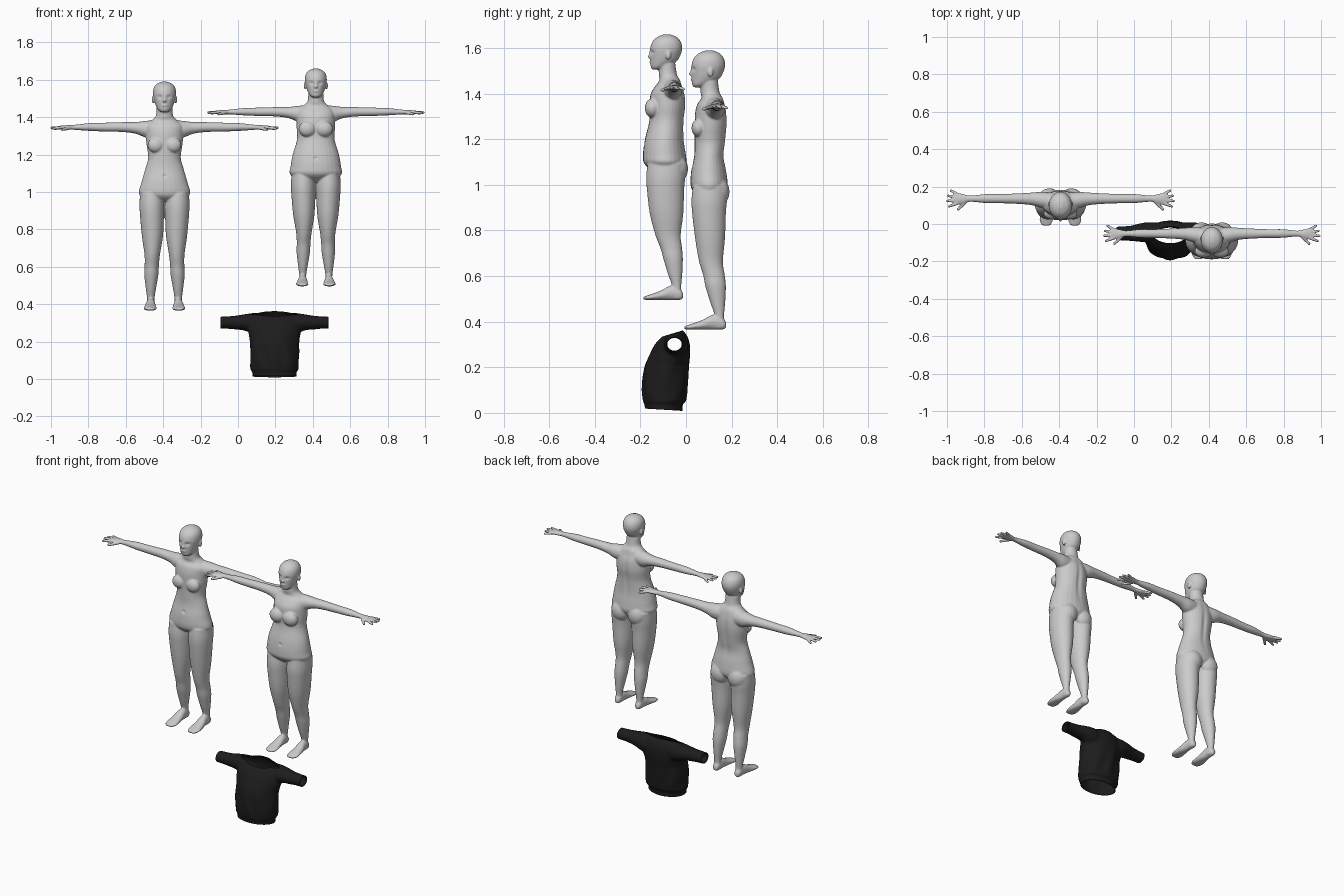
import bpy, bmesh, math
from mathutils import Vector, Matrix


def loft(bm, rows, axis, s=1, steps=4, sides=28):
    """Smooth closed tube; rows = (t, a0, a1, b0, b1), s = -1 mirrors in x."""
    dense = []
    for i in range(len(rows) - 1):
        p0, p1, p2, p3 = (rows[max(0, min(len(rows) - 1, i + k))] for k in (-1, 0, 1, 2))
        for j in range(steps):
            u = j / steps
            dense.append([b + 0.5 * u * (c - a + u * (2*a - 5*b + 4*c - d + u * (3*(b - c) + d - a)))
                          for a, b, c, d in zip(p0, p1, p2, p3)])
    dense.append(rows[-1])
    rings = []
    for t, a0, a1, b0, b1 in dense:
        ring = []
        for k in range(sides):
            ang = 2 * math.pi * k / sides
            a = (a0 + a1) / 2 + (a1 - a0) / 2 * math.cos(ang)
            b = (b0 + b1) / 2 + (b1 - b0) / 2 * math.sin(ang)
            x, y, z = {'z': (a, b, t), 'x': (t, a, b), 'y': (a, t, b)}[axis]
            ring.append(bm.verts.new((x * s, y, z)))
        rings.append(ring)
    for r, q in zip(rings, rings[1:]):
        for k in range(sides):
            n = (k + 1) % sides
            bm.faces.new((r[k], r[n], q[n], q[k]))
    bm.faces.new(rings[0])
    bm.faces.new(rings[-1])


def loft_mid(bm, rows, axis='z'):
    loft(bm, [(t, -w, w, f, b) for t, w, f, b in rows], axis)


def blob(bm, c, r):
    m = Matrix.Translation(c) @ Matrix.Diagonal((*r, 1))
    bmesh.ops.create_uvsphere(bm, u_segments=16, v_segments=12, radius=1, matrix=m)


def finger(bm, p, q, r):
    p, q = Vector(p), Vector(q)
    d = q - p
    m = Matrix.Translation((p + q) / 2) @ d.to_track_quat('Z', 'Y').to_matrix().to_4x4()
    bmesh.ops.create_cone(bm, cap_ends=True, segments=12, radius1=r * 1.1, radius2=r * 0.9,
                          depth=d.length, matrix=m)
    blob(bm, q, (r * 0.9,) * 3)


def fuse(bm, name, voxel, smooth):
    """Merge the overlapping parts into one smooth skin."""
    bmesh.ops.recalc_face_normals(bm, faces=bm.faces)
    me = bpy.data.meshes.new(name)
    bm.to_mesh(me)
    bm.free()
    ob = bpy.data.objects.new(name, me)
    bpy.context.collection.objects.link(ob)
    md = ob.modifiers.new('skin', 'REMESH')
    md.mode, md.voxel_size = 'VOXEL', voxel
    md = ob.modifiers.new('soften', 'SMOOTH')
    md.factor, md.iterations = 0.5, smooth
    ev = ob.evaluated_get(bpy.context.evaluated_depsgraph_get())
    new = bpy.data.meshes.new_from_object(ev)
    ob.modifiers.clear()
    ob.data = new
    return ob


def shade(ob):
    for p in ob.data.polygons:
        p.use_smooth = True


UPPER = [(0.99, 0.10, -0.05, 0.07), (1.015, 0.072, -0.033, 0.062),
         (1.04, 0.047, -0.036, 0.048), (1.09, 0.042, -0.036, 0.04)]
HEAD = [(1.063, 0.018, -0.066, -0.03), (1.075, 0.034, -0.073, 0.0), (1.10, 0.048, -0.075, 0.045),
        (1.13, 0.057, -0.076, 0.064), (1.16, 0.062, -0.076, 0.072), (1.19, 0.058, -0.066, 0.066),
        (1.212, 0.042, -0.045, 0.048), (1.225, 0.012, -0.014, 0.018)]
LEG = [(0.63, 0.008, 0.13, -0.07, 0.08), (0.57, 0.002, 0.134, -0.076, 0.08),
       (0.51, 0.003, 0.131, -0.073, 0.075), (0.40, 0.008, 0.121, -0.06, 0.071),
       (0.30, 0.024, 0.107, -0.043, 0.062), (0.24, 0.03, 0.106, -0.025, 0.07),
       (0.19, 0.033, 0.108, -0.015, 0.075), (0.12, 0.045, 0.1, 0.006, 0.072),
       (0.06, 0.054, 0.093, 0.026, 0.067), (0.01, 0.052, 0.093, 0.022, 0.07)]
FOOT = [(0.076, 0.062, 0.085, 0.008, 0.03), (0.06, 0.053, 0.094, 0, 0.055),
        (0.02, 0.05, 0.098, 0, 0.066), (-0.03, 0.045, 0.107, 0, 0.042),
        (-0.08, 0.041, 0.112, 0, 0.024), (-0.108, 0.052, 0.098, 0.002, 0.015)]
ARM = [(0.05, -0.025, 0.068, 0.92, 1.018), (0.10, -0.015, 0.072, 0.925, 1.015),
       (0.15, 0.0, 0.068, 0.945, 1.009), (0.22, 0.007, 0.064, 0.955, 1.008),
       (0.32, 0.011, 0.06, 0.958, 1.005), (0.40, 0.012, 0.06, 0.961, 1.003),
       (0.48, 0.019, 0.052, 0.967, 0.994), (0.52, 0.009, 0.06, 0.967, 0.992),
       (0.555, 0.002, 0.066, 0.968, 0.989), (0.57, 0.008, 0.06, 0.971, 0.986)]


def figure(name, torso, bust, thick, size, place):
    bm = bmesh.new()
    loft_mid(bm, torso + UPPER)
    loft_mid(bm, HEAD)
    # nose and lips
    blob(bm, (0, -0.076, 1.122), (0.01, 0.012, 0.009))
    blob(bm, (0, -0.073, 1.135), (0.006, 0.009, 0.02))
    blob(bm, (0, -0.07, 1.098), (0.018, 0.01, 0.006))
    for s in (1, -1):
        loft(bm, [(z, i, o + 0.006 * thick * min(1, max(0, z - 0.2) * 5),
                   f - 0.018 * thick * min(1, max(0, z - 0.2) * 5),
                   b + 0.006 * thick * min(1, max(0, z - 0.2) * 5)) for z, i, o, f, b in LEG], 'z', s)
        loft(bm, FOOT, 'y', s)
        loft(bm, ARM, 'x', s)
        # fingers and thumb
        for y0, x1, y1, z1 in ((0.01, 0.596, -0.006, 0.975), (0.027, 0.605, 0.023, 0.978),
                               (0.043, 0.601, 0.051, 0.976), (0.058, 0.586, 0.079, 0.972)):
            finger(bm, (s * 0.55, y0, 0.979), (s * x1, y1, z1), 0.0082)
        finger(bm, (s * 0.507, 0.018, 0.977), (s * 0.548, -0.022, 0.968), 0.009)
        # ear, breast, buttock
        blob(bm, (s * 0.061, 0.008, 1.128), (0.007, 0.012, 0.02))
        blob(bm, (s * 0.047, bust[0], 0.885), bust[1])
        blob(bm, (s * 0.058, 0.045 + 0.008 * thick, 0.605), (0.058, 0.046, 0.062))
    ob = fuse(bm, name, 0.0048, 3)
    # eye sockets, navel and spine hollow
    dents = [((s * 0.025, -0.078, 1.143), (0.013, 0.03, 0.009), 0.008) for s in (1, -1)]
    dents += [((0, torso[3][1 + 1], 0.72), (0.008, 0.03, 0.008), 0.007),
              ((0, 0.08, 0.85), (0.015, 0.04, 0.12), -0.007)]
    for v in ob.data.vertices:
        for c, r, amt in dents:
            q = sum(((v.co[k] - c[k]) / r[k]) ** 2 for k in range(3))
            if q < 6:
                v.co.y += amt * math.exp(-q)
    ob.data.transform(Matrix.Translation(place) @ Matrix.Scale(size, 4))
    shade(ob)


# slimmer figure, back left
figure('slim_figure',
       [(0.585, 0.06, -0.04, 0.05), (0.62, 0.135, -0.077, 0.082), (0.69, 0.122, -0.078, 0.078),
        (0.76, 0.102, -0.064, 0.066), (0.82, 0.087, -0.062, 0.073), (0.895, 0.097, -0.062, 0.08),
        (0.95, 0.10, -0.06, 0.078)],
       (-0.045, (0.044, 0.031, 0.04)), 0, 1.0, (-0.393, 0.1, 0.365))
# fuller figure, front right
figure('full_figure',
       [(0.585, 0.06, -0.05, 0.06), (0.627, 0.142, -0.102, 0.09), (0.673, 0.142, -0.109, 0.089),
        (0.742, 0.13, -0.1, 0.08), (0.825, 0.106, -0.08, 0.08), (0.895, 0.108, -0.078, 0.088),
        (0.95, 0.106, -0.074, 0.084)],
       (-0.064, (0.05, 0.037, 0.045)), 1, 0.951, (0.416, -0.085, 0.495))

# shirt: body, neck column and sleeves fused, then trimmed open
bm = bmesh.new()
loft_mid(bm, [(-0.03, 0.116, -0.178, -0.016), (0.01, 0.117, -0.18, -0.015), (0.042, 0.12, -0.183, -0.013),
              (0.052, 0.13, -0.188, 0.0), (0.12, 0.133, -0.19, 0.005), (0.2, 0.131, -0.182, 0.012),
              (0.25, 0.14, -0.163, 0.018), (0.30, 0.14, -0.137, 0.017), (0.332, 0.12, -0.108, 0.008),
              (0.352, 0.09, -0.085, -0.004)])
loft_mid(bm, [(0.30, 0.08, -0.1, -0.01), (0.345, 0.078, -0.096, -0.012), (0.42, 0.07, -0.09, -0.016)])
for s in (1, -1):
    loft(bm, [(0.06, -0.1, 0.005, 0.23, 0.355), (0.11, -0.1, 0.01, 0.24, 0.353),
              (0.16, -0.096, 0.004, 0.258, 0.346), (0.22, -0.09, -0.01, 0.266, 0.337),
              (0.31, -0.086, -0.015, 0.27, 0.332)], 'x', s)
shirt = fuse(bm, 'shirt', 0.006, 6)
bm = bmesh.new()
bm.from_mesh(shirt.data)
for co, no in (((0, 0, 0.008), (0, -0.06, -1)), ((0.288, 0, 0), (1, 0, 0)), ((-0.288, 0, 0), (-1, 0, 0)),
               ((0, -0.02, 0.36), (0, -0.3, 1))):
    bmesh.ops.bisect_plane(bm, geom=bm.verts[:] + bm.edges[:] + bm.faces[:], plane_co=co, plane_no=no,
                           clear_outer=True)
# soft cloth folds
bm.normal_update()
moves = []
for v in bm.verts:
    x, y, z = v.co
    k = min(1, max(0, (0.3 - z) * 6)) * min(1, max(0, (z - 0.04) * 20))
    moves.append((v, v.normal * k * 0.0028 * (math.sin(75 * x + 18 * z) + 0.6 * math.sin(60 * y - 30 * x * z * 8))))
for v, d in moves:
    v.co += d
bm.to_mesh(shirt.data)
bm.free()
shirt.location = (0.195, 0, 0)
md = shirt.modifiers.new('cloth', 'SOLIDIFY')
md.thickness, md.offset = 0.004, -1
mat = bpy.data.materials.new('black_cloth')
mat.diffuse_color = (0.012, 0.012, 0.012, 1)
shirt.data.materials.clear()
shirt.data.materials.append(mat)
shade(shirt)
